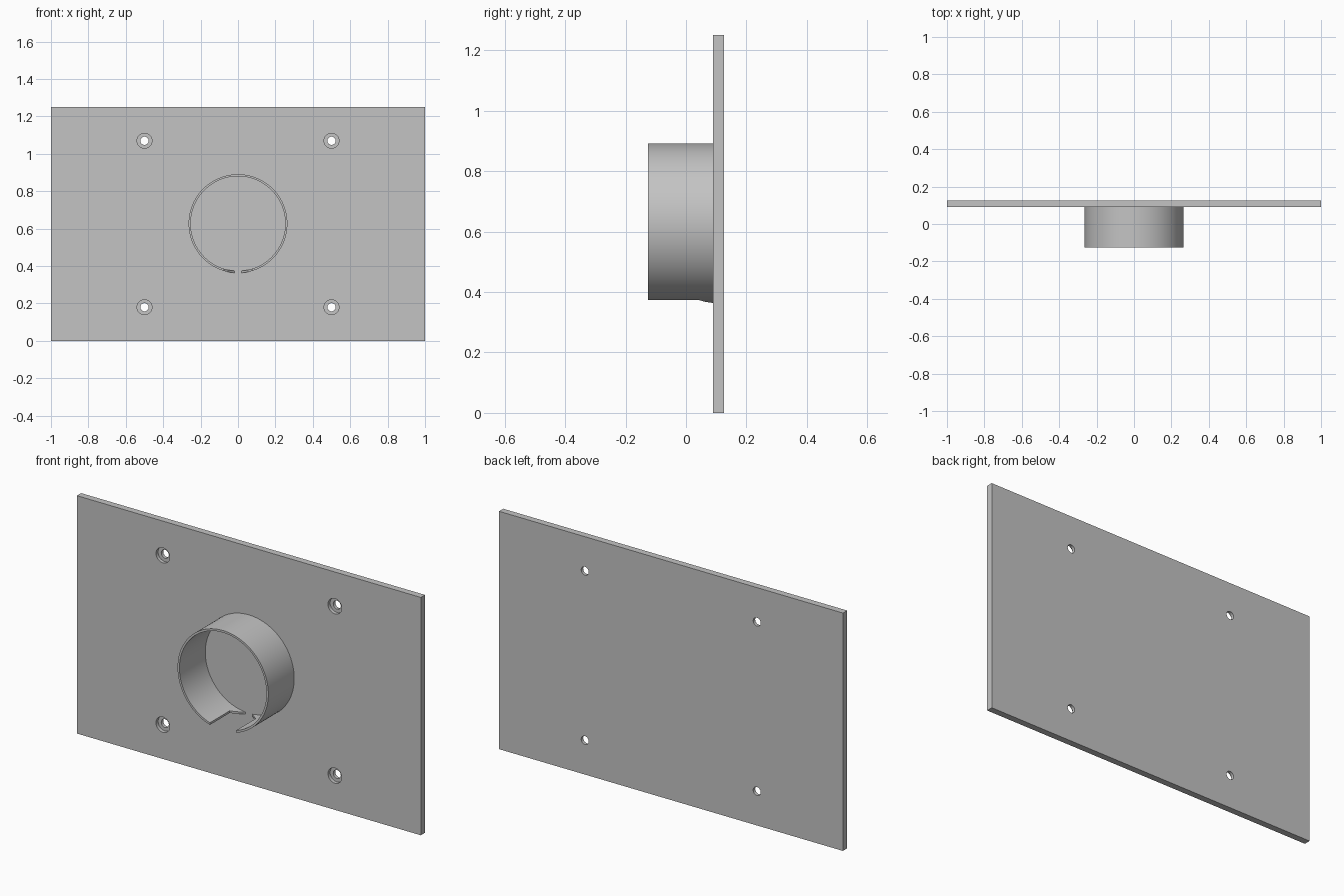
import bpy, bmesh, math
from mathutils import Matrix, Vector

cube = bpy.data.objects.get("Cube")
if cube:
    bpy.data.objects.remove(cube, do_unlink=True)

PLATE_FRONT, PLATE_BACK = 0.09, 0.125
RING_FRONT = -0.125
HEIGHT = 1.25
MID_Z = HEIGHT / 2 + 0.002

grey = bpy.data.materials.new("plain grey")
grey.use_nodes = True
grey.diffuse_color = (0.55, 0.55, 0.55, 1)
grey.node_tree.nodes["Principled BSDF"].inputs["Base Color"].default_value = (0.55, 0.55, 0.55, 1)


def make(name, bm):
    bmesh.ops.recalc_face_normals(bm, faces=bm.faces)
    mesh = bpy.data.meshes.new(name)
    bm.to_mesh(mesh)
    bm.free()
    mesh.materials.append(grey)
    obj = bpy.data.objects.new(name, mesh)
    bpy.context.collection.objects.link(obj)
    return obj


def rod(name, radius, y0, y1, x, z, sides):
    """Solid cylinder lying along y."""
    bm = bmesh.new()
    place = Matrix.Translation((x, (y0 + y1) / 2, z)) @ Matrix.Rotation(math.pi / 2, 4, "X")
    bmesh.ops.create_cone(bm, cap_ends=True, segments=sides, radius1=radius,
                          radius2=radius, depth=y1 - y0, matrix=place)
    return make(name, bm)


def activate(obj):
    bpy.ops.object.select_all(action="DESELECT")
    obj.select_set(True)
    bpy.context.view_layer.objects.active = obj


def cut(obj, cutter):
    cutter.hide_render = True
    mod = obj.modifiers.new("cut", "BOOLEAN")
    mod.operation = "DIFFERENCE"
    mod.solver = "EXACT"
    mod.object = cutter
    activate(obj)
    bpy.ops.object.modifier_apply(modifier=mod.name)
    bpy.data.objects.remove(cutter, do_unlink=True)


# Mounting plate
bm = bmesh.new()
bmesh.ops.create_cube(bm, size=1)
bmesh.ops.scale(bm, verts=bm.verts, vec=(2, PLATE_BACK - PLATE_FRONT, HEIGHT))
bmesh.ops.translate(bm, verts=bm.verts, vec=(0, (PLATE_FRONT + PLATE_BACK) / 2, HEIGHT / 2))
plate = make("mounting_plate", bm)

# Counterbored screw holes
for x in (-0.5, 0.5):
    for z in (0.18, 1.07):
        cut(plate, rod("counterbore_cutter", 0.04, 0, PLATE_FRONT + 0.018, x, z, 32))
        cut(plate, rod("hole_cutter", 0.022, 0, 0.2, x, z, 32))

# Thin collar, rooted slightly inside the plate
collar = rod("collar", 0.264, RING_FRONT, PLATE_FRONT + 0.004, 0, MID_Z, 96)
cut(collar, rod("bore_cutter", 0.253, -0.3, 0.3, 0, MID_Z, 96))

# Slot through the bottom of the collar, narrowing towards the plate
half = [(0.076, -0.2), (0.076, 0.04), (0.02, PLATE_FRONT)]
outline = half + [(-x, y) for x, y in reversed(half)]
bm = bmesh.new()
face = bm.faces.new([bm.verts.new((x, y, 0.3)) for x, y in outline])
top = bmesh.ops.extrude_face_region(bm, geom=[face])["geom"]
bmesh.ops.translate(bm, verts=[v for v in top if isinstance(v, bmesh.types.BMVert)],
                    vec=Vector((0, 0, 0.2)))
cut(collar, make("slot_cutter", bm))

for part in (plate, collar):
    activate(part)
    bpy.ops.object.shade_smooth_by_angle(angle=math.radians(30))
